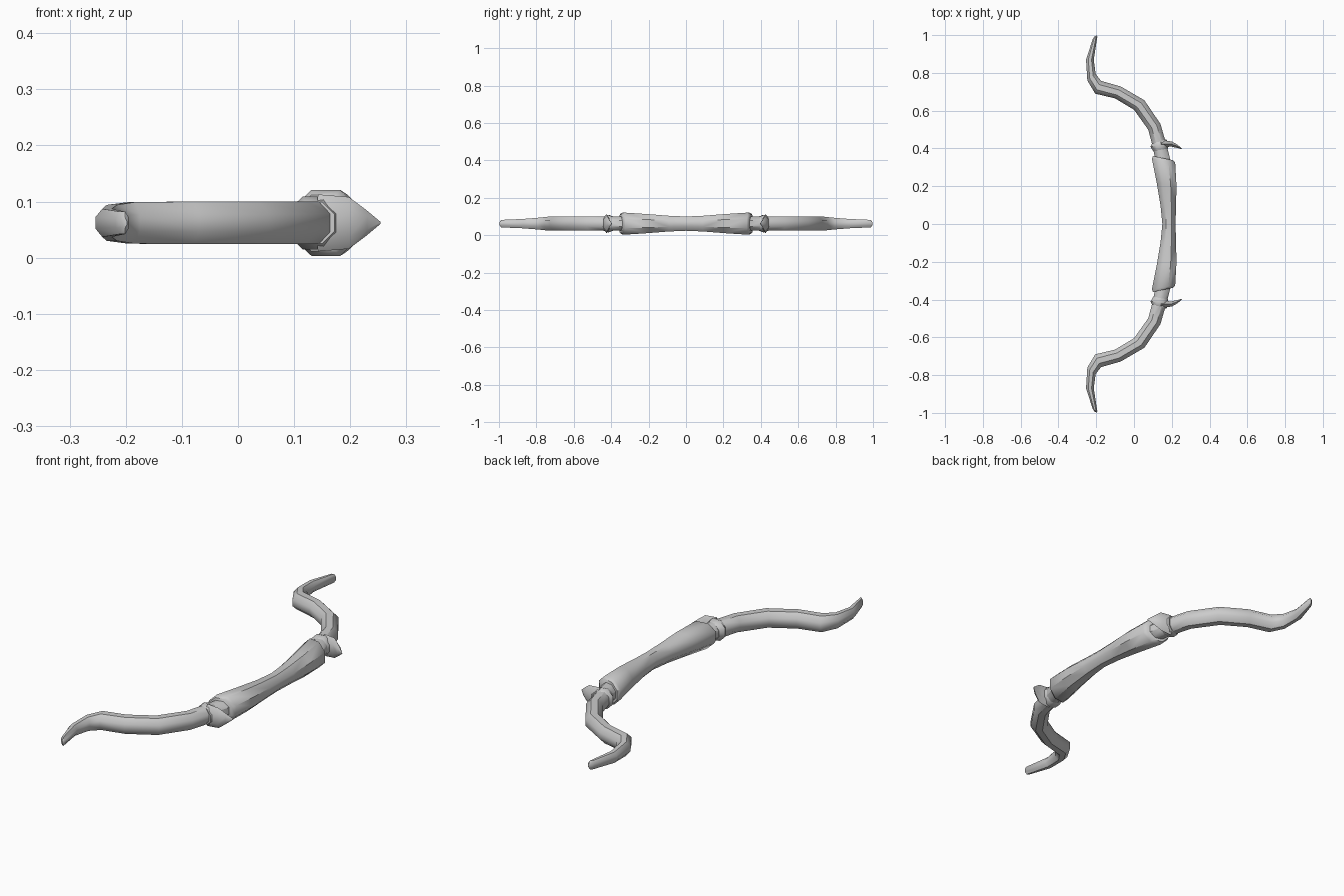
import bpy, bmesh, math
from mathutils import Vector

ZC = 0.062   # height of the bow's flat centre plane


def loft(name, stations, sides=8, cap_start=True):
    """Skin oval rings; each station is (inner x, y, outer x, y, half height)."""
    bm = bmesh.new()
    grow = 1 / math.cos(math.pi / sides)
    rings = []
    for xi, yi, xo, yo, h in stations:
        a, b = Vector((xi, yi, ZC)), Vector((xo, yo, ZC))
        mid, half = (a + b) / 2, (b - a) / 2
        ring = []
        for k in range(sides):
            t = 2 * math.pi * (k + 0.5) / sides
            p = mid + half * math.cos(t) * grow
            p.z += h * math.sin(t) * grow
            ring.append(bm.verts.new(p))
        rings.append(ring)
    for r, s in zip(rings, rings[1:]):
        for k in range(sides):
            j = (k + 1) % sides
            bm.faces.new((r[k], r[j], s[j], s[k]))
    if cap_start:
        bm.faces.new(rings[0])
    bm.faces.new(rings[-1])
    bmesh.ops.recalc_face_normals(bm, faces=bm.faces)
    mesh = bpy.data.meshes.new(name)
    bm.to_mesh(mesh)
    bm.free()
    for f in mesh.polygons:
        f.use_smooth = True
    mesh.set_sharp_from_angle(angle=math.radians(45))
    obj = bpy.data.objects.new(name, mesh)
    bpy.context.collection.objects.link(obj)
    # Second half of the bow
    m = obj.modifiers.new("mirror", 'MIRROR')
    m.use_axis = (False, True, False)
    m.use_clip = True
    return obj


# Handle, flaring from the middle to slanted ends
loft("grip", [
    (0.150, 0.00, 0.220, 0.00, 0.038),
    (0.140, 0.10, 0.222, 0.09, 0.042),
    (0.120, 0.22, 0.225, 0.20, 0.051),
    (0.095, 0.345, 0.218, 0.325, 0.059),
    (0.100, 0.360, 0.205, 0.338, 0.050),
], cap_start=False)

# Recurved limb
loft("limb", [
    (0.115, 0.32, 0.195, 0.33, 0.038),
    (0.102, 0.40, 0.172, 0.42, 0.038),
    (0.075, 0.50, 0.140, 0.53, 0.038),
    (0.000, 0.605, 0.055, 0.655, 0.038),
    (-0.100, 0.665, -0.070, 0.728, 0.038),
    (-0.205, 0.690, -0.175, 0.758, 0.037),
    (-0.247, 0.760, -0.203, 0.795, 0.032),
    (-0.254, 0.870, -0.213, 0.870, 0.025),
    (-0.218, 0.980, -0.194, 0.992, 0.020),
    (-0.208, 0.994, -0.198, 0.998, 0.008),
])

# Collar round the limb beside the handle
loft("collar", [
    (0.102, 0.385, 0.178, 0.395, 0.037),
    (0.087, 0.410, 0.183, 0.420, 0.047),
    (0.098, 0.430, 0.172, 0.448, 0.037),
])

# Flattened thorn pointing forward from the collar
loft("thorn", [
    (0.145, 0.405, 0.140, 0.445, 0.044),
    (0.195, 0.410, 0.200, 0.437, 0.040),
    (0.224, 0.404, 0.230, 0.420, 0.021),
    (0.253, 0.396, 0.254, 0.399, 0.002),
], sides=6)
